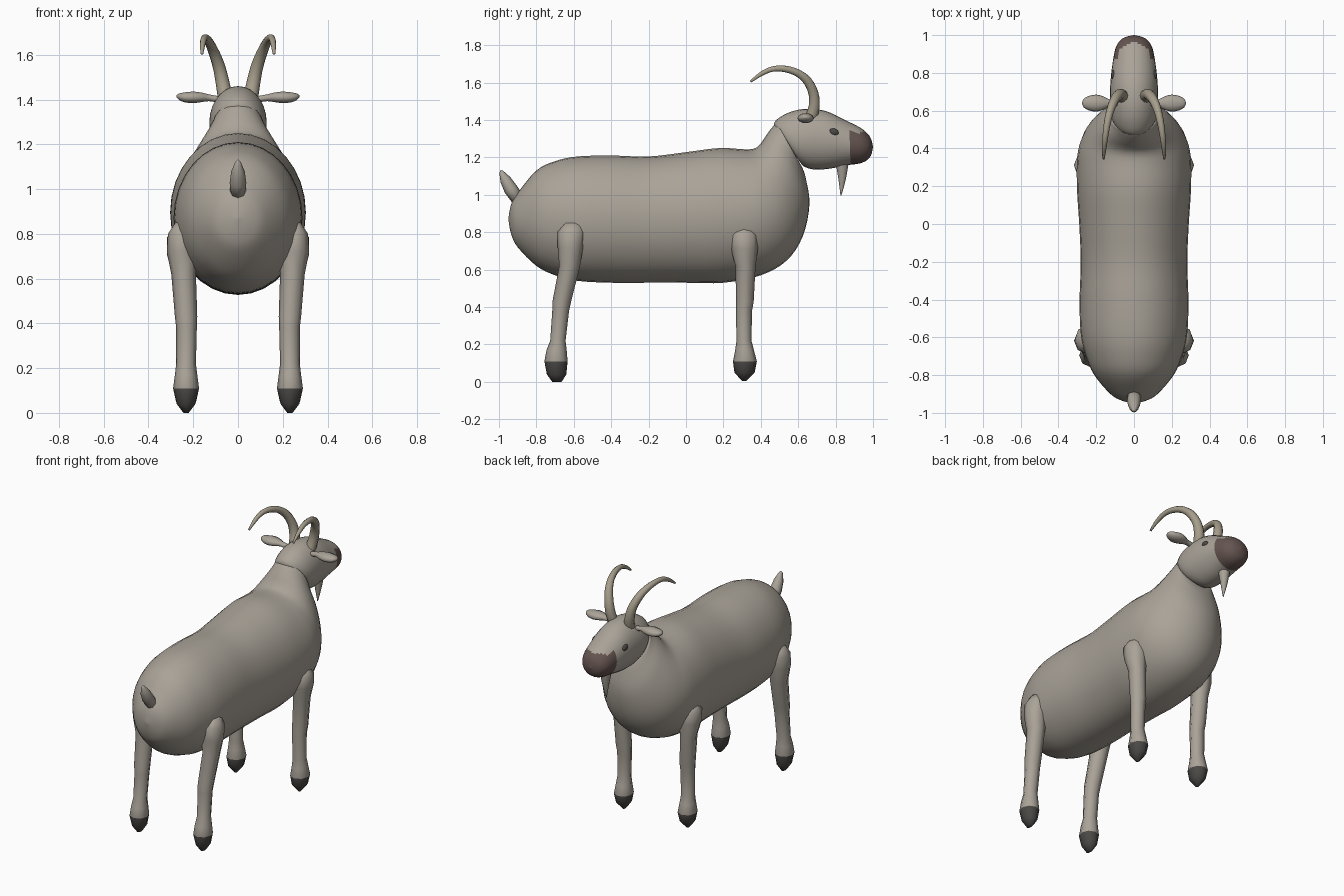
import bpy
from math import sin, cos, tau
from mathutils import Vector as V


def material(name, rgb):
    m = bpy.data.materials.new(name)
    m.diffuse_color = (*rgb, 1)
    return m


COAT = material("coat", (0.40, 0.365, 0.315))
HORN = material("horn", (0.38, 0.34, 0.26))
DARK = material("hoof_dark", (0.07, 0.065, 0.06))
NOSE = material("muzzle_brown", (0.13, 0.09, 0.08))


def smooth_path(rings, steps):
    """Catmull-Rom resampling of rings made of vectors."""
    out = []
    for i in range(len(rings) - 1):
        p = [rings[max(0, min(len(rings) - 1, i + k))] for k in (-1, 0, 1, 2)]
        for s in range(steps):
            t = s / steps
            out.append([0.5 * (2 * b + (c - a) * t + (2 * a - 5 * b + 4 * c - d) * t * t
                               + (3 * b - a - 3 * c + d) * t ** 3)
                        for a, b, c, d in zip(*p)])
    return out + [rings[-1]]


def loft(name, rings, n=8, steps=1, mirror=False, mat=COAT, accent=None, inside=None):
    """Skin rings (centre, half-axis a, half-axis b) and close both ends."""
    rings = smooth_path(rings, steps)
    verts = [c + a * cos(tau * k / n) + b * sin(tau * k / n)
             for c, a, b in rings for k in range(n)]
    faces = []
    for i in range(len(rings) - 1):
        for k in range(n):
            j = (k + 1) % n
            faces.append((i * n + k, i * n + j, i * n + n + j, i * n + n + k))
    last = (len(rings) - 1) * n
    faces += [tuple(reversed(range(n))), tuple(range(last, last + n))]
    me = bpy.data.meshes.new(name)
    me.from_pydata(verts, [], faces)
    me.materials.append(mat)
    if accent:
        me.materials.append(accent)
        for p in me.polygons:
            p.material_index = int(inside(p.center))
    ob = bpy.data.objects.new(name, me)
    bpy.context.collection.objects.link(ob)
    # weld pole rings and make normals consistent
    import bmesh
    bm = bmesh.new()
    bm.from_mesh(me)
    bmesh.ops.remove_doubles(bm, verts=bm.verts, dist=1e-5)
    bmesh.ops.recalc_face_normals(bm, faces=bm.faces)
    bm.to_mesh(me)
    bm.free()
    me.polygons.foreach_set("use_smooth", [True] * len(me.polygons))
    if mirror:
        m = ob.modifiers.new("mirror", "MIRROR")
        m.use_mirror_merge = False
    return ob


def side_rings(rows):
    """Rings from (top y, top z, bottom y, bottom z, half width)."""
    out = []
    for yt, zt, yb, zb, w in rows:
        t, b = V((0, yt, zt)), V((0, yb, zb))
        out.append(((t + b) / 2, V((w, 0, 0)), (t - b) / 2))
    return out


def tube_rings(rows):
    """Rings perpendicular to a path of (x, y, z, radius)."""
    pts = [V(r[:3]) for r in rows]
    out = []
    for i, r in enumerate(rows):
        d = (pts[min(i + 1, len(pts) - 1)] - pts[max(i - 1, 0)]).normalized()
        a = (V((1, 0, 0)) - d * d.x).normalized()
        out.append((pts[i], a * r[3], d.cross(a) * r[3]))
    return out


# Body with chest and neck
loft("body", side_rings([
    (-.95, .871, -.95, .869, .002), (-.935, .95, -.935, .79, .065),
    (-.90, 1.01, -.90, .72, .125), (-.80, 1.13, -.80, .62, .21),
    (-.70, 1.18, -.70, .57, .255), (-.58, 1.205, -.58, .54, .282),
    (-.40, 1.21, -.40, .53, .288), (-.20, 1.205, -.20, .53, .282),
    (0, 1.228, 0, .53, .29), (.18, 1.25, .20, .53, .302),
    (.32, 1.243, .40, .57, .30), (.37, 1.25, .54, .65, .275),
    (.40, 1.275, .625, .78, .235), (.43, 1.32, .66, .95, .18),
    (.46, 1.36, .64, 1.09, .135), (.485, 1.385, .62, 1.15, .118)]), 32, 4)

# Head with darker muzzle
loft("head", side_rings([
    (.47, 1.36, .60, 1.19, .075), (.475, 1.39, .62, 1.16, .105),
    (.51, 1.42, .635, 1.15, .12), (.57, 1.447, .66, 1.14, .127),
    (.65, 1.46, .70, 1.135, .128), (.75, 1.447, .77, 1.14, .124),
    (.85, 1.40, .86, 1.158, .113), (.93, 1.36, .93, 1.168, .098),
    (.97, 1.328, .97, 1.187, .075), (.99, 1.297, .99, 1.213, .045),
    (1.0, 1.256, 1.0, 1.254, .001)]), 28, 4,
    accent=NOSE, inside=lambda c: abs(c.y - .98) < .1 and c.z < 1.335)

# Eyes
loft("eyes", [(V((.113 + .01 * t, .79, 1.335)), V((0, .028 * s, -.008 * s)), V((0, .005 * s, .02 * s)))
              for t, s in ((-1, 1), (0, .9), (.6, .6), (.8, .01))], 12, mirror=True, mat=DARK)

# Horns sweeping back
loft("horns", tube_rings([
    (.055, .665, 1.40, .034), (.068, .685, 1.47, .031), (.083, .682, 1.54, .028),
    (.105, .652, 1.605, .025), (.126, .60, 1.65, .021), (.142, .53, 1.673, .018),
    (.152, .46, 1.672, .015), (.158, .40, 1.645, .012), (.161, .345, 1.605, .006)]),
    10, 3, mirror=True, mat=HORN)

# Ears
loft("ears", [(V((x, .64, z)), V((0, w, 0)), V((0, 0, h))) for x, z, w, h in (
    (.08, 1.40, .018, .015), (.13, 1.408, .020, .016), (.16, 1.41, .035, .022),
    (.20, 1.41, .045, .027), (.24, 1.41, .038, .023), (.265, 1.413, .024, .014),
    (.275, 1.415, .004, .003))], 10, 2, mirror=True)

# Beard
loft("beard", tube_rings([
    (0, .835, 1.20, .042), (0, .835, 1.15, .033), (0, .835, 1.09, .022),
    (0, .832, 1.04, .012), (0, .828, .995, .002)]), 10, 2)

# Tail
loft("tail", tube_rings([
    (0, -.89, .965, .035), (0, -.937, 1.03, .037), (0, -.965, 1.08, .030),
    (0, -.987, 1.122, .012), (0, -.99, 1.132, .002)]), 8)


# Legs, from shoulder to hoof: (x, y, z, half x, half y)
def legs(name, rows):
    loft(name, [(V((x, y, z)), V((a, 0, 0)), V((0, b, 0))) for x, y, z, a, b in rows], 8,
         mirror=True, accent=DARK, inside=lambda c: c.z < .1)


legs("front_legs", [
    (.26, .31, .825, .025, .035), (.255, .31, .785, .062, .075), (.25, .312, .71, .068, .072),
    (.243, .318, .62, .052, .054), (.232, .315, .43, .050, .047), (.23, .31, .38, .046, .043),
    (.232, .31, .22, .044, .040), (.232, .313, .17, .050, .050), (.232, .315, .11, .058, .064),
    (.232, .313, .05, .045, .054), (.232, .311, .005, .008, .012)])
legs("hind_legs", [
    (.26, -.605, .85, .020, .045), (.253, -.613, .80, .060, .075), (.25, -.618, .72, .068, .068),
    (.243, -.622, .62, .055, .056), (.232, -.664, .43, .050, .050), (.23, -.67, .38, .046, .045),
    (.232, -.685, .22, .044, .041), (.232, -.692, .17, .050, .054), (.232, -.695, .11, .058, .062),
    (.232, -.692, .04, .042, .052), (.232, -.69, 0, .012, .025)])
